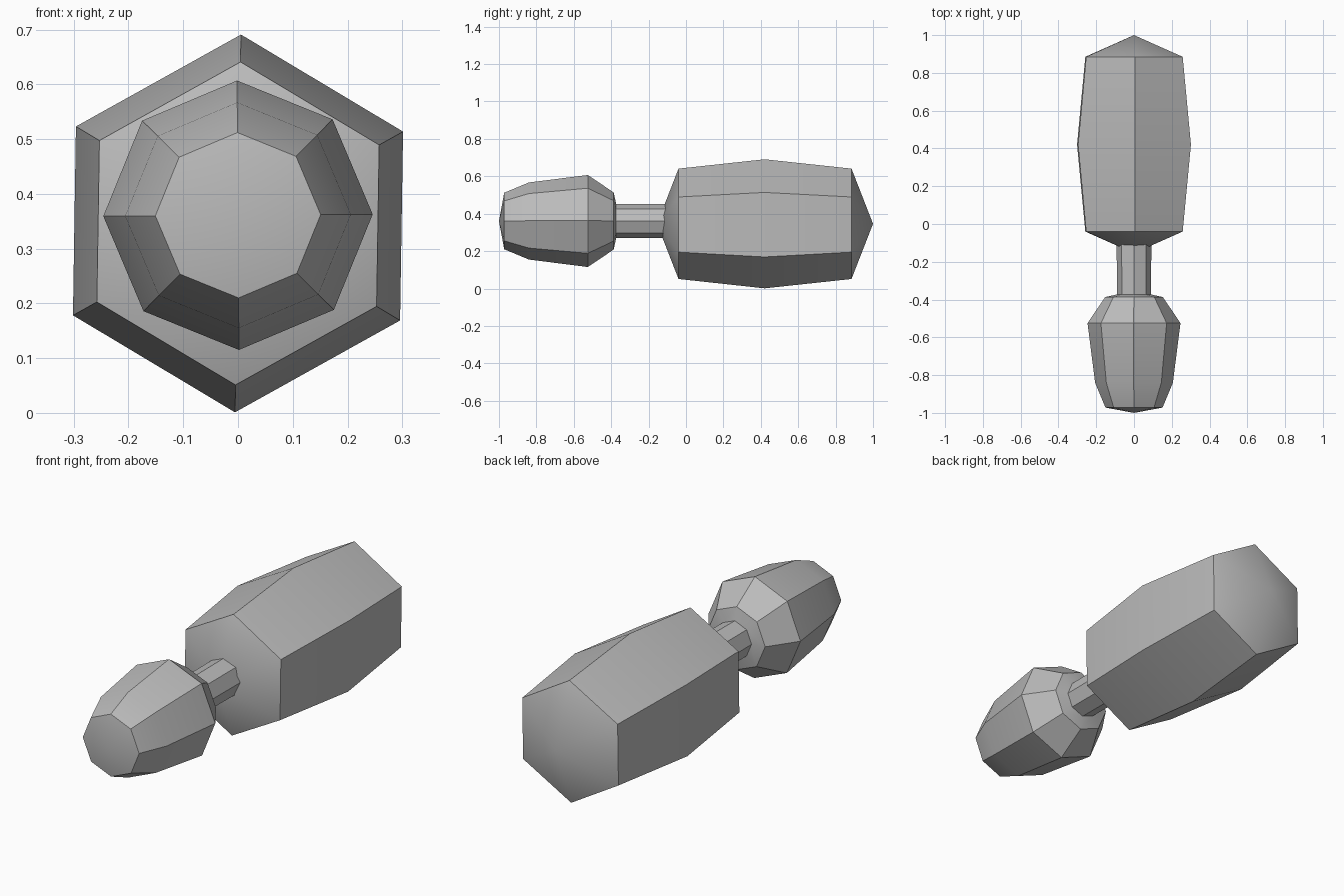
import bpy, bmesh, math

cube = bpy.data.objects.get("Cube")
if cube:
    bpy.data.objects.remove(cube, do_unlink=True)

grey = bpy.data.materials.new("plain grey")
grey.use_nodes = True
colour = (0.5, 0.5, 0.5, 1)
grey.diffuse_color = colour
grey.node_tree.nodes["Principled BSDF"].inputs["Base Color"].default_value = colour


def lathe(name, sides, centre_z, profile, twist):
    """Turn (y, radius) points around a lengthwise axis; zero radius makes a tip."""
    bm = bmesh.new()
    rings = []
    for y, r in profile:
        count = sides if r else 1
        ring = []
        for i in range(count):
            a = math.radians(twist) + math.tau * i / sides
            ring.append(bm.verts.new((r * math.sin(a), y, centre_z + r * math.cos(a))))
        rings.append(ring)
    for a, b in zip(rings, rings[1:]):
        for i in range(sides):
            j = (i + 1) % sides
            corners = [a[i % len(a)], a[j % len(a)], b[j % len(b)], b[i % len(b)]]
            bm.faces.new(list(dict.fromkeys(corners)))
    bmesh.ops.recalc_face_normals(bm, faces=bm.faces)
    mesh = bpy.data.meshes.new(name)
    bm.to_mesh(mesh)
    bm.free()
    mesh.materials.append(grey)
    obj = bpy.data.objects.new(name, mesh)
    bpy.context.collection.objects.link(obj)
    bpy.ops.object.select_all(action="DESELECT")
    obj.select_set(True)
    bpy.context.view_layer.objects.active = obj
    bpy.ops.object.shade_smooth_by_angle(angle=math.radians(30))
    return obj


# Six-sided barrel with shallow pointed ends
lathe("barrel", 6, 0.346,
      [(-0.155, 0), (-0.04, 0.295), (0.42, 0.345), (0.885, 0.295), (1, 0)], 0.9)

# Eight-sided knob, its back collar and the neck running into the barrel
lathe("knob_and_neck", 8, 0.361,
      [(-1, 0), (-0.972, 0.151), (-0.84, 0.206), (-0.525, 0.246), (-0.387, 0.153),
       (-0.373, 0.09), (-0.1, 0.092), (-0.08, 0)], -0.4)
